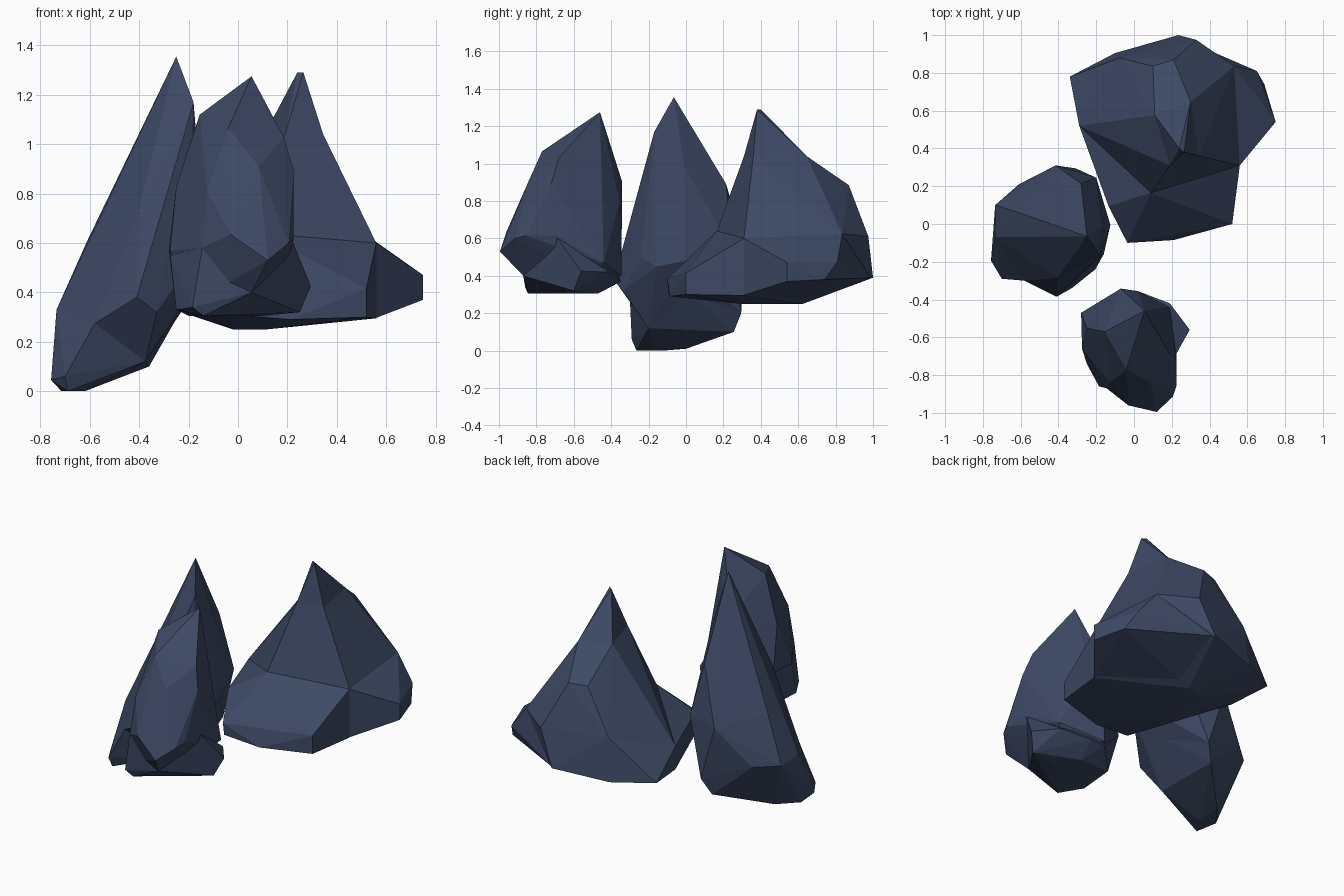
import bpy
import bmesh

stone = bpy.data.materials.new("dark_slate_blue")
stone.diffuse_color = (0.047, 0.066, 0.129, 1.0)


def hull(name, points):
    """Faceted chunk: convex hull around a few corner points."""
    bm = bmesh.new()
    for p in points:
        bm.verts.new(p)
    bmesh.ops.convex_hull(bm, input=bm.verts[:])
    bmesh.ops.delete(bm, geom=[v for v in bm.verts if not v.link_faces], context='VERTS')
    bmesh.ops.recalc_face_normals(bm, faces=bm.faces[:])
    mesh = bpy.data.meshes.new(name)
    bm.to_mesh(mesh)
    bm.free()
    mesh.materials.append(stone)
    obj = bpy.data.objects.new(name, mesh)
    bpy.context.collection.objects.link(obj)
    return obj


def rock(name, main, *extras):
    """Fuse convex chunks so the rock keeps its concave creases."""
    body = hull(name, main)
    for extra in extras:
        part = hull(name + "_part", extra)
        mod = body.modifiers.new("fuse", 'BOOLEAN')
        mod.operation = 'UNION'
        mod.solver = 'EXACT'
        mod.object = part
        bpy.context.view_layer.objects.active = body
        bpy.ops.object.modifier_apply(modifier=mod.name)
        bpy.data.objects.remove(part)


# Broad rock at the back right: skirt, cone, pointed tip and side bump
neck = [(.30, .645, 1.04), (.11, .575, 1.045), (.19, .31, 1.04), (.345, .36, 1.04)]
waist = [(.09, .165, .64), (.56, .31, .60), (.53, .835, .625), (.33, .975, .61),
         (-.075, .88, .62), (-.29, .52, .485)]
skirt = waist + [
    (-.135, .095, .50), (.52, 0, .415), (.52, 0, .30), (.21, -.085, .29),
    (-.035, -.10, .385), (-.03, -.095, .31), (.235, 1.0, .39), (-.10, .905, .355),
    (-.34, .78, .365), (-.29, .52, .34), (.56, .31, .295), (.115, .625, .25),
    (-.02, .60, .25), (.115, .30, .25), (-.02, .30, .25)]
cone = neck + waist + [(.21, .87, .885), (.10, .835, .88), (-.115, .545, .73), (.2, .5, .4)]
tip = neck + [(.265, .38, 1.29), (.24, .40, 1.29), (.24, .45, .9)]
bump = [(.65, .81, .475), (.69, .74, .38), (.75, .54, .47), (.75, .54, .37),
        (.56, .31, .60), (.56, .31, .297), (.53, .835, .625), (.235, .99, .39),
        (.2, .5, .5), (.115, .62, .26)]
rock("broad_rock", skirt, cone, tip, bump)

# Tall leaning rock at the left: slanted spire and a low foot
spire = [
    (-.25, -.065, 1.355), (-.18, -.17, 1.17), (-.165, -.01, .985), (-.21, .04, 1.02),
    (-.28, .215, .89), (-.405, .165, .73), (-.57, .04, .66), (-.61, .06, .61),
    (-.405, -.285, .72), (-.415, .31, .55), (-.20, .245, .553), (-.125, -.005, .48),
    (-.16, -.16, .45), (-.205, -.24, .50), (-.41, -.385, .38), (-.33, -.34, .32),
    (-.58, -.30, .275), (-.375, -.20, .12), (-.735, .10, .32), (-.735, -.07, .33),
    (-.31, .295, .20), (-.61, .21, .32)]
foot = [
    (-.735, .10, .32), (-.735, -.07, .33), (-.61, .21, .32), (-.31, .295, .20),
    (-.36, .255, .10), (-.62, 0, .01), (-.715, -.125, 0), (-.69, -.265, 0),
    (-.62, -.16, 0), (-.757, -.195, .045), (-.70, -.29, .06), (-.58, -.30, .275),
    (-.375, -.20, .12), (-.20, .245, .55), (-.16, -.16, .45), (-.57, 0, .62)]
rock("leaning_rock", spire, foot)

# Rounded rock at the front: blunt crown over a flared base
crown = [
    (.055, -.46, 1.275), (-.155, -.57, 1.12), (-.04, -.77, 1.065), (.125, -.62, 1.11),
    (.085, -.84, .91), (.185, -.68, 1.03), (.225, -.72, .895), (-.07, -.342, .905),
    (.02, -.355, .80), (-.25, -.55, .83), (-.125, -.84, .81), (-.03, -.96, .635),
    (-.145, -.87, .58), (.12, -.995, .53), (.205, -.915, .60), (.225, -.855, .615),
    (.225, -.695, .615), (.19, -.44, .47), (-.275, -.66, .57), (-.28, -.47, .57),
    (.055, -.87, .40), (-.07, -.345, .40), (-.20, -.50, .36), (-.18, -.75, .36),
    (.10, -.50, .36)]
base = [
    (.295, -.56, .425), (.25, -.60, .32), (.055, -.87, .40), (-.14, -.845, .305),
    (-.185, -.86, .34), (-.145, -.87, .58), (-.25, -.74, .33), (-.20, -.47, .305),
    (0, -.47, .305), (.10, -.60, .305), (.02, -.355, .38), (-.07, -.347, .37),
    (.19, -.42, .42), (.22, -.695, .61), (-.28, -.47, .57), (-.275, -.66, .55)]
rock("rounded_rock", crown, base)
